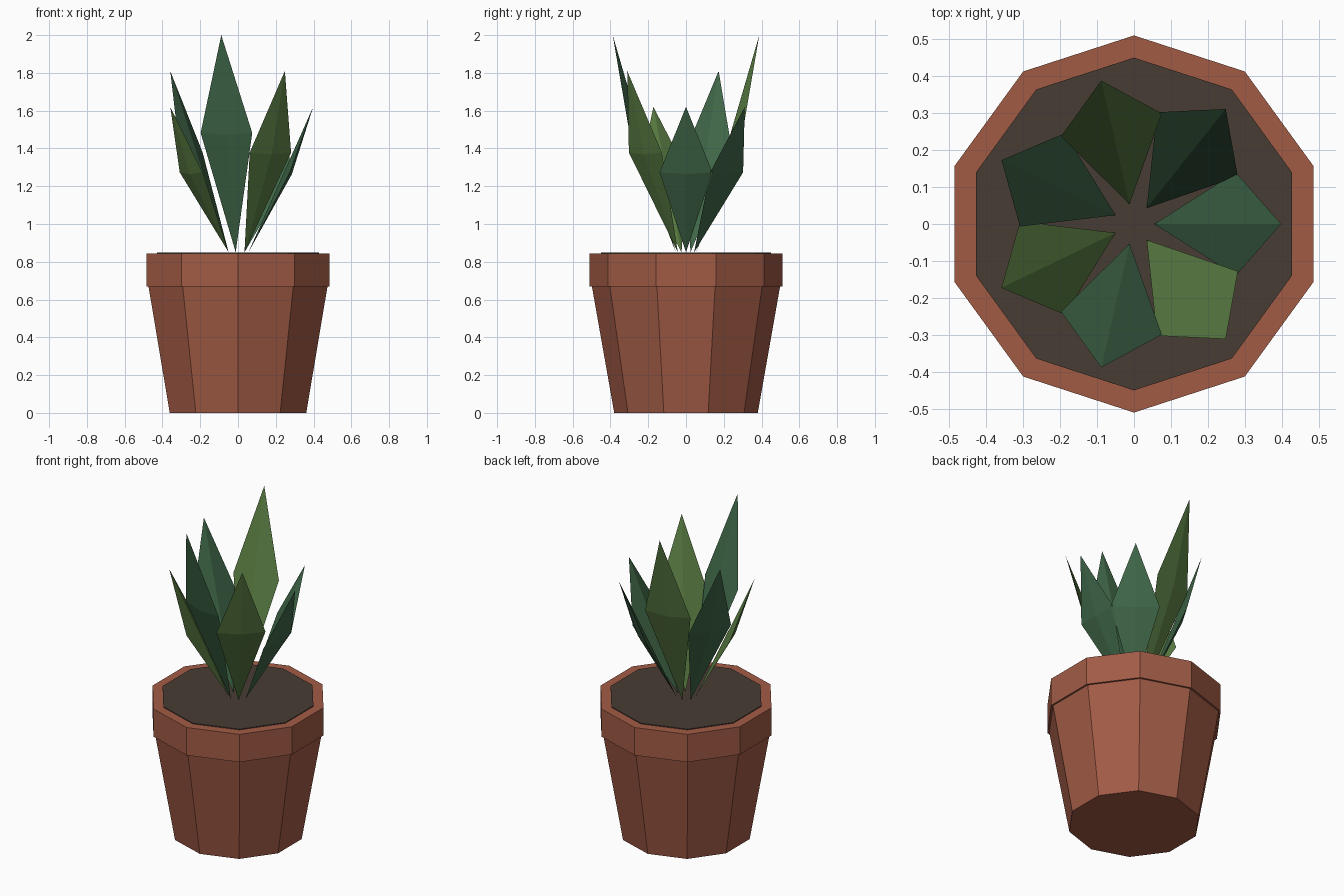
import bpy, bmesh, math
from mathutils import Matrix, Vector

if "Cube" in bpy.data.objects:
    bpy.data.objects.remove(bpy.data.objects["Cube"])


def material(name, rgb):
    m = bpy.data.materials.new(name)
    m.diffuse_color = (*rgb, 1)
    m.use_nodes = True
    m.node_tree.nodes["Principled BSDF"].inputs["Base Color"].default_value = m.diffuse_color
    return m


TERRACOTTA = material("terracotta", (0.36, 0.105, 0.06))
SOIL = material("soil", (0.065, 0.045, 0.035))
GREENS = [material("blue_green", (0.05, 0.135, 0.065)),
          material("yellow_green", (0.10, 0.20, 0.055))]


def finish(name, bm, mat):
    bmesh.ops.recalc_face_normals(bm, faces=bm.faces)
    me = bpy.data.meshes.new(name)
    bm.to_mesh(me)
    bm.free()
    me.materials.append(mat)
    ob = bpy.data.objects.new(name, me)
    bpy.context.collection.objects.link(ob)


def decagon(name, r_low, r_high, z_low, z_high, mat):
    bm = bmesh.new()
    place = Matrix.Translation((0, 0, (z_low + z_high) / 2))
    bmesh.ops.create_cone(bm, cap_ends=True, segments=10, radius1=r_low,
                          radius2=r_high, depth=z_high - z_low)
    # put a corner on the y axis
    v = max(bm.verts, key=lambda p: p.co.y).co
    turn = Matrix.Rotation(math.pi / 2 - math.atan2(v.y, v.x), 4, 'Z')
    bm.transform(place @ turn)
    finish(name, bm, mat)


# Pot
decagon("pot_body", 0.38, 0.50, 0.0, 0.68, TERRACOTTA)
decagon("pot_rim", 0.51, 0.51, 0.67, 0.845, TERRACOTTA)
decagon("soil", 0.45, 0.45, 0.78, 0.85, SOIL)


# Leaf: pointed at both ends, widest just above the middle, bent outwards
def leaf(name, angle, height, mat):
    z0 = 0.85
    zm = z0 + 0.55 * height
    bm = bmesh.new()
    base, left, right, back, tip = [bm.verts.new(Vector(p)) for p in (
        (0.055, 0, z0), (0.275, 0.14, zm), (0.275, -0.14, zm),
        (0.285, 0, zm - 0.01), (0.398, 0, z0 + height))]
    for f in ((base, left, tip), (base, tip, right), (base, back, left),
              (base, right, back), (tip, left, back), (tip, back, right)):
        bm.faces.new(f)
    bm.transform(Matrix.Rotation(angle, 4, 'Z'))
    finish(name, bm, mat)


for i in range(7):
    leaf(f"leaf_{i + 1}", -i * math.tau / 7, (0.77, 0.96, 1.15)[i % 3],
         GREENS[i % 2])
